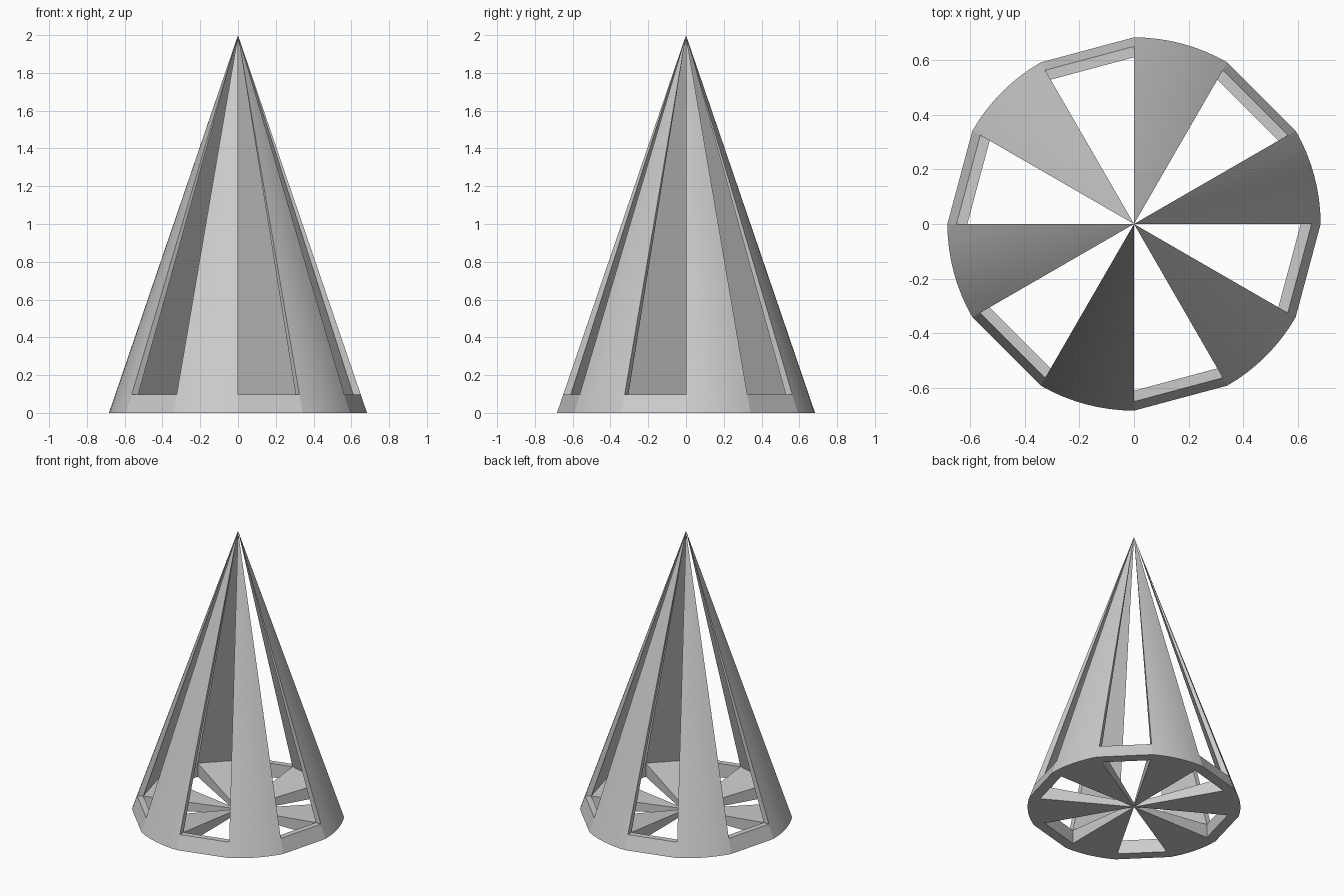
import bpy, bmesh
from math import sin, cos, radians

if "Cube" in bpy.data.objects:
    bpy.data.objects.remove(bpy.data.objects["Cube"])

R, H = 0.683, 2.0        # outer cone
SILL = 0.097             # height of the rim under the openings
R_IN = 0.61              # inner radius at the rim
SEG = 8                  # facets across each curved panel

bm = bmesh.new()


def point(r, deg, z):
    return bm.verts.new((r * cos(radians(deg)), r * sin(radians(deg)), z))


def face(*verts, smooth=False):
    f = bm.faces.new(verts)
    f.smooth = smooth


# Rim cross-section at each of the 12 sector boundaries
rim = []
for i in range(12):
    a = 30 * i
    rim.append((point(R, a, 0), point(R * (1 - SILL / H), a, SILL),
                point(R_IN, a, SILL), point(R_IN, a, 0)))

for i in range(12):
    o0, o1, i1, i0 = rim[i]
    p0, p1, j1, j0 = rim[(i + 1) % 12]
    if i % 2:
        # Flat rim below an opening
        face(o0, p0, p1, o1)
        face(o1, p1, j1, i1)
        face(i1, j1, j0, i0)
        face(i0, j0, p0, o0)
        continue
    # Curved outer panel reaching the tip
    tip = point(0, 0, H)
    arc = [o0] + [point(R, 30 * (i + k / SEG), 0) for k in range(1, SEG)] + [p0]
    face(tip, o1, arc[0], arc[1], smooth=True)
    for k in range(1, SEG - 1):
        face(tip, arc[k], arc[k + 1], smooth=True)
    face(tip, arc[-2], arc[-1], p1, smooth=True)
    # Flat inside and the two side edges of the panel
    face(tip, i1, j1)
    face(tip, o1, i1)
    face(tip, p1, j1)
    # Floor spoke, thinning towards the centre
    low, top = point(0, 0, 0), point(0, 0, 0.03)
    face(low, i0, *arc, j0)
    face(top, i1, j1)
    face(low, i0, i1, top)
    face(low, j0, j1, top)

bmesh.ops.recalc_face_normals(bm, faces=bm.faces)
mesh = bpy.data.meshes.new("slotted_cone")
bm.to_mesh(mesh)
bm.free()
cone = bpy.data.objects.new("slotted_cone", mesh)
bpy.context.collection.objects.link(cone)

# Smooth curved panels with crisp edges elsewhere
bpy.context.view_layer.objects.active = cone
cone.select_set(True)
bpy.ops.object.shade_smooth_by_angle(angle=radians(10))
